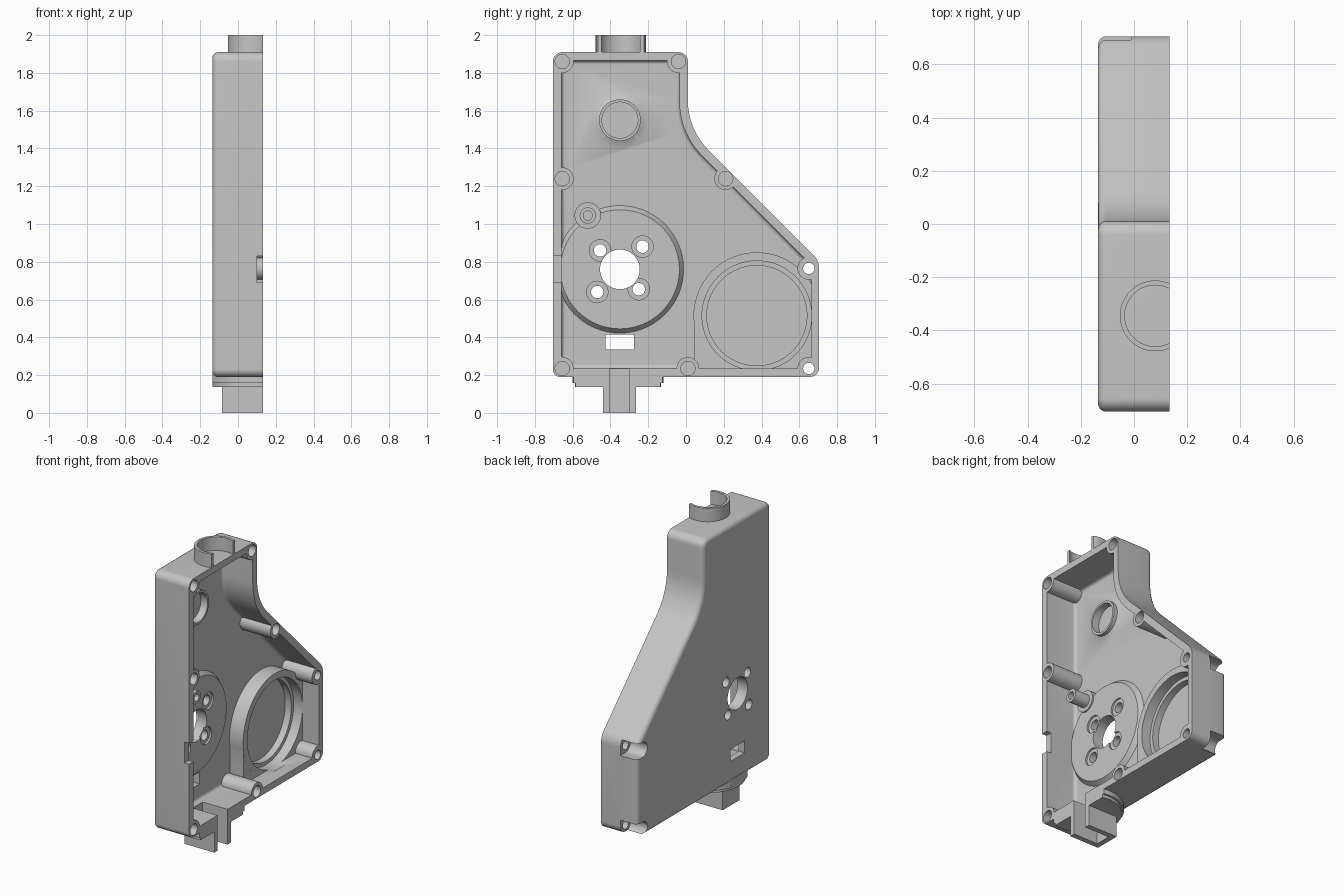
import bpy, bmesh
from math import pi, tan
from mathutils import Matrix, Vector

cube = bpy.data.objects.get("Cube")
if cube:
    bpy.data.objects.remove(cube)

grey = bpy.data.materials.new("cast_grey")
grey.use_nodes = True
GREY = (0.56, 0.56, 0.56, 1)
grey.diffuse_color = GREY
grey.node_tree.nodes["Principled BSDF"].inputs["Base Color"].default_value = GREY


def make(name, bm):
    bmesh.ops.recalc_face_normals(bm, faces=bm.faces)
    mesh = bpy.data.meshes.new(name)
    bm.to_mesh(mesh)
    bm.free()
    mesh.materials.append(grey)
    obj = bpy.data.objects.new(name, mesh)
    bpy.context.collection.objects.link(obj)
    return obj


def box(x0, x1, y0, y1, z0, z1, name="cutter"):
    bm = bmesh.new()
    bmesh.ops.create_cube(bm, size=1)
    bmesh.ops.scale(bm, vec=(x1 - x0, y1 - y0, z1 - z0), verts=bm.verts)
    bmesh.ops.translate(bm, vec=((x0 + x1) / 2, (y0 + y1) / 2, (z0 + z1) / 2), verts=bm.verts)
    return make(name, bm)


def cyl(center, r, lo, hi, axis="X", r_top=None, name="cutter", segs=64):
    """Cylinder or cone along X (center = y, z) or Z (center = x, y)."""
    bm = bmesh.new()
    mid = (lo + hi) / 2
    if axis == "X":
        mat = Matrix.Translation((mid, *center)) @ Matrix.Rotation(pi / 2, 4, "Y")
    else:
        mat = Matrix.Translation((*center, mid))
    bmesh.ops.create_cone(bm, cap_ends=True, segments=segs, radius1=r,
                          radius2=r if r_top is None else r_top, depth=hi - lo, matrix=mat)
    return make(name, bm)


def rounded(corners, inset=0.0, steps=8):
    """Replace each (y, z, radius) corner by an arc, optionally inset."""
    out = []
    for i, (y, z, r) in enumerate(corners):
        p = Vector((y, z))
        a = (Vector(corners[i - 1][:2]) - p).normalized()
        b = (Vector(corners[(i + 1) % len(corners)][:2]) - p).normalized()
        half = a.angle(b) / 2
        bisector = (a + b).normalized()
        start, end = p + a * r / tan(half), p + b * r / tan(half)
        center = p + bisector * (start - p).length / bisector.dot(a)
        convex = a.cross(b) < 0
        for k in range(steps + 1):
            d = (start - center).lerp(end - center, k / steps).normalized()
            out.append(center + d * (r - inset if convex else r + inset))
    return out


def shell(name, corners, x0, x1, fillet, steps=4):
    """Stack outline rings along X, with a rounded edge at x0."""
    bm = bmesh.new()
    rings = []
    for k in range(steps + 1):
        t = Vector((0, 1)).lerp(Vector((1, 0)), k / steps).normalized()
        x, inset = x0 + fillet * (1 - t.y), fillet * (1 - t.x)
        rings.append([bm.verts.new((x, *p)) for p in rounded(corners, inset)])
    rings.append([bm.verts.new((x1, *p)) for p in rounded(corners)])
    for low, high in zip(rings, rings[1:]):
        for i in range(len(low)):
            bm.faces.new((low[i - 1], low[i], high[i], high[i - 1]))
    bm.faces.new(rings[0])
    bm.faces.new(rings[-1])
    return make(name, bm)


def cut(obj, *tools):
    for tool in tools:
        mod = obj.modifiers.new("cut", "BOOLEAN")
        mod.operation, mod.solver, mod.object = "DIFFERENCE", "EXACT", tool
        bpy.context.view_layer.objects.active = obj
        bpy.ops.object.modifier_apply(modifier=mod.name)
        bpy.data.objects.remove(tool)


BACK, RIM, FLOOR, OUT = -0.135, 0.133, -0.09, 0.3

# Outer housing and the cavity that hollows it
housing = shell("housing", [(-0.705, 0.19, 0.04), (0.705, 0.19, 0.05), (0.705, 0.805, 0.1),
                            (0.01, 1.5, 0.37), (0.01, 1.91, 0.05), (-0.705, 1.91, 0.05)],
                BACK, RIM, 0.03)
cavity = shell("cavity", [(-0.66, 0.235, 0.03), (0.665, 0.235, 0.03), (0.665, 0.781, 0.05),
                          (-0.035, 1.481, 0.4), (-0.035, 1.865, 0.03), (-0.66, 1.865, 0.03)],
               FLOOR, 0.2, 0.02)

blind = [(-0.655, 1.86), (-0.04, 1.86), (-0.655, 1.24), (0.21, 1.24),
         (0.01, 0.235), (-0.655, 0.235)]
through = [(0.65, 0.765), (0.65, 0.235)]
hub, bearing, cup, post = (-0.35, 0.76), (0.375, 0.515), (-0.35, 1.55), (-0.52, 1.045)

# Solid features kept inside the cavity: screw bosses, hub, bearing seat, cup, post
for c in blind + through:
    cut(cavity, cyl(c, 0.06, -0.2, OUT, segs=40))
cut(cavity,
    cyl(hub, 0.345, FLOOR - 0.01, -0.06, r_top=0.315, segs=80),
    cyl(bearing, 0.335, -0.2, 0.01, segs=80),
    box(-0.21, 0.0095, 0.045, 0.72, 0.1, 0.515),
    cyl(cup, 0.17, FLOOR - 0.01, -0.07, r_top=0.11),
    cyl(cup, 0.11, -0.2, -0.045),
    cyl(post, 0.07, -0.2, -0.05),
    cyl(post, 0.043, -0.21, 0.06))
cut(housing, cavity)

# Bores and pockets
for c in blind:
    cut(housing, cyl(c, 0.038, 0.0, OUT, segs=32))
for y, z in through:
    cut(housing, cyl((y, z), 0.03, -0.25, OUT, segs=32),
        cyl((y, z), 0.05, -0.2, -0.01, segs=32),
        box(-0.21, -0.011, y, 0.8, z - 0.0495, z + 0.0495))
for c in [(-0.455, 0.86), (-0.23, 0.88), (-0.47, 0.64), (-0.25, 0.655)]:
    cut(housing, cyl(c, 0.033, -0.2, OUT, segs=32), cyl(c, 0.057, -0.072, -0.02, segs=32))
cut(housing,
    cyl(hub, 0.105, -0.2, 0.05),
    cyl(bearing, 0.29, -0.055, 0.05, segs=80),
    cyl(bearing, 0.265, -0.1, 0.06, segs=80),
    cyl(cup, 0.095, -0.095, 0.05),
    cyl(post, 0.024, -0.04, 0.1, segs=32))

# Window, cable notch and the slot through the bottom wall
SLOT = (-0.05, OUT, -0.405, -0.3, -0.1, 0.25)
cut(housing,
    box(-0.2, 0.0, -0.425, -0.275, 0.335, 0.415),
    box(0.1, OUT, -0.8, -0.64, 0.69, 0.83),
    box(*SLOT))

# Open half collar on top
neck = (0.08, -0.345)
top_collar = cyl(neck, 0.133, 1.9, 2.0, "Z", name="top_collar")
cut(top_collar, cyl(neck, 0.115, 1.8, 2.1, "Z"), box(RIM, 0.5, -1, 1, 1.7, 2.2))

# Stepped flange and channel below
flange = cyl((0.09, -0.36), 0.24, 0.158, 0.21, "Z", name="bottom_flange")
flange_step = cyl((0.09, -0.36), 0.228, 0.138, 0.165, "Z", name="bottom_flange_step")
for part in (flange, flange_step):
    cut(part, box(RIM, 0.5, -1, 1, 0, 0.5), box(-0.5, BACK, -1, 1, 0, 0.5), box(*SLOT))
channel = box(-0.085, RIM, -0.44, -0.265, 0, 0.2, name="bottom_channel")
cut(channel, box(*SLOT))

# Smooth round surfaces, keep machined edges sharp
bpy.ops.object.select_all(action="DESELECT")
for part in (housing, top_collar, flange, flange_step, channel):
    part.select_set(True)
bpy.context.view_layer.objects.active = housing
bpy.ops.object.shade_smooth_by_angle(angle=pi / 6)
